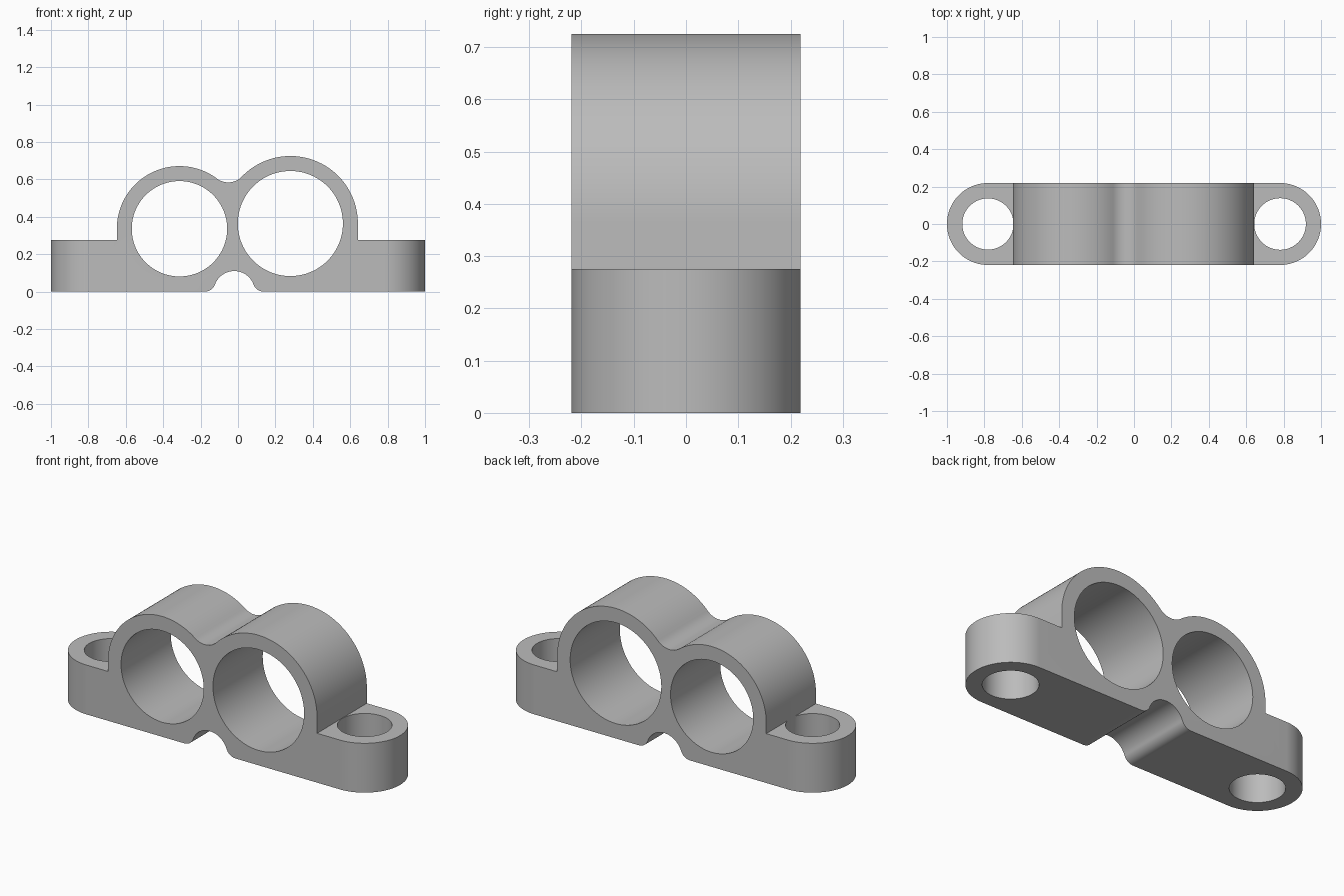
import bpy, bmesh
from math import atan2, cos, sin, pi, radians, sqrt
from mathutils import Vector, Matrix

cube = bpy.data.objects.get("Cube")
if cube:
    bpy.data.objects.remove(cube, do_unlink=True)

grey = bpy.data.materials.new("plain grey")
grey.use_nodes = True
colour = (0.5, 0.5, 0.5, 1)
grey.diffuse_color = colour
grey.node_tree.nodes["Principled BSDF"].inputs["Base Color"].default_value = colour

HALF_DEPTH = 0.219
BASE_TOP = 0.275
WALL = 0.08


def arc(centre, radius, start, end, steps):
    return [(centre[0] + radius * cos(start + (end - start) * i / steps),
             centre[1] + radius * sin(start + (end - start) * i / steps))
            for i in range(steps + 1)]


def angle(a, b):
    return atan2(b[1] - a[1], b[0] - a[0])


def prism(name, outline, axis, low, high):
    """Extrude a closed outline along y (outline in xz) or z (outline in xy)."""
    def place(p, t):
        return (p[0], t, p[1]) if axis == "y" else (p[0], p[1], t)
    bm = bmesh.new()
    a = [bm.verts.new(place(p, low)) for p in outline]
    b = [bm.verts.new(place(p, high)) for p in outline]
    n = len(outline)
    bm.faces.new(a)
    bm.faces.new(b)
    for i in range(n):
        j = (i + 1) % n
        bm.faces.new((a[i], a[j], b[j], b[i]))
    bmesh.ops.recalc_face_normals(bm, faces=bm.faces)
    mesh = bpy.data.meshes.new(name)
    bm.to_mesh(mesh)
    bm.free()
    mesh.materials.append(grey)
    obj = bpy.data.objects.new(name, mesh)
    bpy.context.collection.objects.link(obj)
    return obj


def cut(body, cutter, operation):
    cutter.hide_render = True
    mod = body.modifiers.new(operation, "BOOLEAN")
    mod.operation, mod.object, mod.solver = operation, cutter, "EXACT"
    bpy.context.view_layer.objects.active = body
    bpy.ops.object.modifier_apply(modifier=mod.name)
    bpy.data.objects.remove(cutter, do_unlink=True)


# Two pipe bores and the blend circle resting in the valley between them
left_c, left_r = Vector((-0.313, 0.336)), 0.255
right_c, right_r = Vector((0.28, 0.364)), 0.281
left_o, right_o, blend_r = left_r + WALL, right_r + WALL, 0.1
span = right_c - left_c
d = span.length
u = span / d
along = ((left_o + blend_r) ** 2 - (right_o + blend_r) ** 2 + d * d) / (2 * d)
rise = sqrt((left_o + blend_r) ** 2 - along ** 2)
blend_c = left_c + u * along + Vector((-u.y, u.x)) * rise

# Underside relief arch with rounded lips
arch_c, arch_r, lip_r = Vector((-0.02, 0)), 0.11, 0.057
lip_x = sqrt((arch_r + lip_r) ** 2 - lip_r ** 2)
lip_a = atan2(lip_r, lip_x)

# Clamp profile, oversized at the ends and trimmed afterwards
profile = [(-1.1, 0), (-1.1, BASE_TOP), (left_c.x - left_o, BASE_TOP)]
profile += arc(left_c, left_o, pi, angle(left_c, blend_c), 48)
profile += arc(blend_c, blend_r, angle(blend_c, left_c) % (2 * pi),
               angle(blend_c, right_c) % (2 * pi), 16)[1:-1]
profile += arc(right_c, right_o, angle(right_c, blend_c), 0, 48)
profile += [(right_c.x + right_o, BASE_TOP), (1.1, BASE_TOP), (1.1, 0)]
profile += arc((arch_c.x + lip_x, lip_r), lip_r, -pi / 2, lip_a - pi, 10)
profile += arc(arch_c, arch_r, lip_a, pi - lip_a, 28)[1:-1]
profile += arc((arch_c.x - lip_x, lip_r), lip_r, -lip_a, -pi / 2, 10)
clamp = prism("pipe_clamp", profile, "y", -0.3, 0.3)

# Rounded plan outline
end_x = 1 - HALF_DEPTH
plan = arc((end_x, 0), HALF_DEPTH, -pi / 2, pi / 2, 48)
plan += arc((-end_x, 0), HALF_DEPTH, pi / 2, 3 * pi / 2, 48)
cut(clamp, prism("plan_trim", plan, "z", -0.1, 0.9), "INTERSECT")

# Pipe bores
for name, c, r in (("left_bore", left_c, left_r), ("right_bore", right_c, right_r)):
    cut(clamp, prism(name, arc(c, r, 0, 2 * pi, 96)[:-1], "y", -0.4, 0.4), "DIFFERENCE")

# Bolt holes through the ears
for side in (-1, 1):
    hole = arc((side * end_x, 0), 0.137 if side < 0 else 0.138, 0, 2 * pi, 64)[:-1]
    cut(clamp, prism("bolt_hole", hole, "z", -0.1, BASE_TOP + 0.1), "DIFFERENCE")

# Smooth curved walls, crisp edges
bpy.ops.object.select_all(action="DESELECT")
clamp.select_set(True)
bpy.context.view_layer.objects.active = clamp
bpy.ops.object.shade_smooth_by_angle(angle=radians(30))
